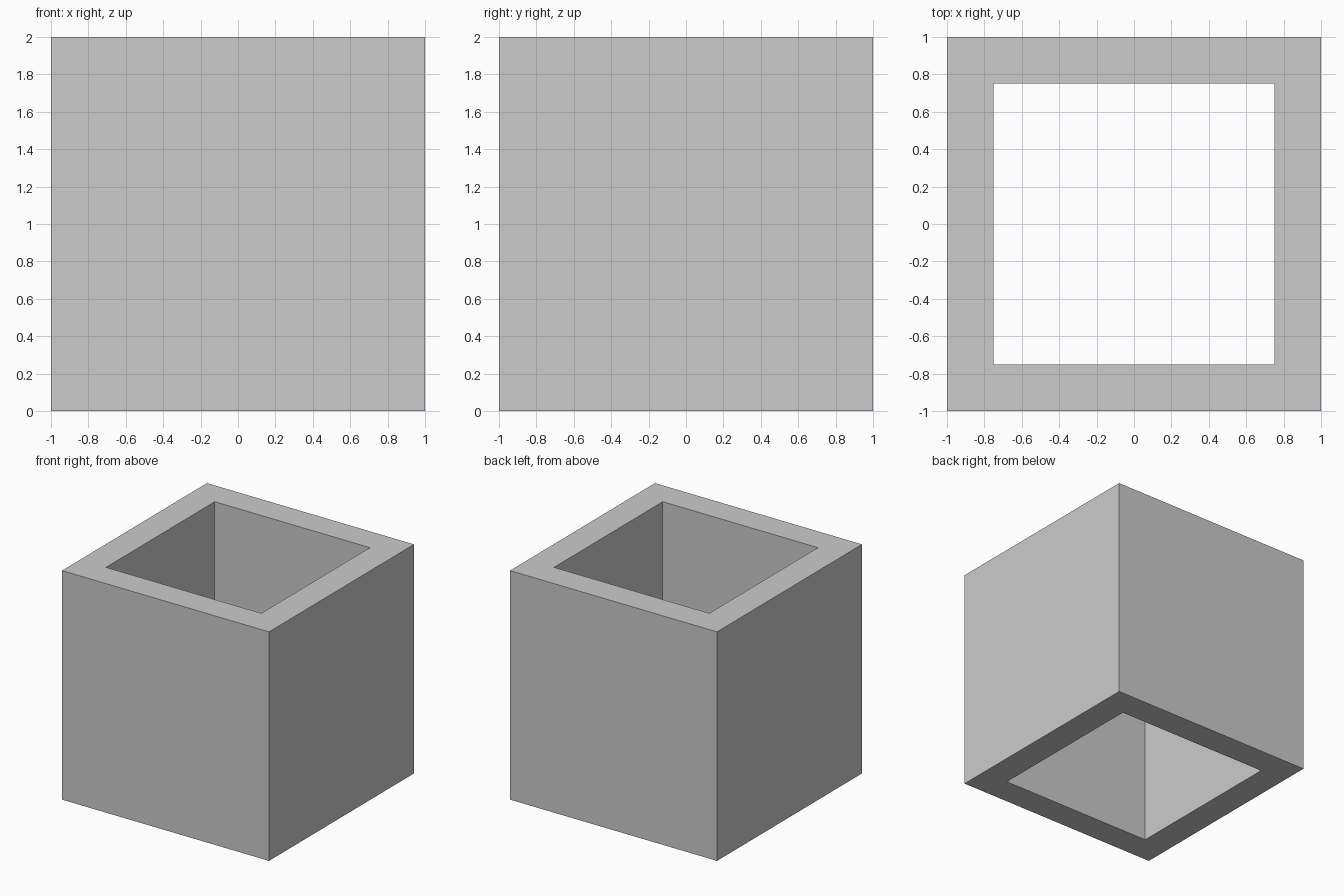
import bpy
import bmesh

if "Cube" in bpy.data.objects:
    bpy.data.objects.remove(bpy.data.objects["Cube"])

OUTER, INNER, HEIGHT = 1.0, 0.75, 2.0
CORNERS = [(-1, -1), (1, -1), (1, 1), (-1, 1)]

bm = bmesh.new()


def ring(half, z):
    return [bm.verts.new((x * half, y * half, z)) for x, y in CORNERS]


# Square tube: outer wall, top rim, inner wall and bottom rim
rings = [ring(OUTER, 0), ring(OUTER, HEIGHT), ring(INNER, HEIGHT), ring(INNER, 0)]
for a, b in zip(rings, rings[1:] + rings[:1]):
    for i in range(4):
        j = (i + 1) % 4
        bm.faces.new((a[i], a[j], b[j], b[i]))
bmesh.ops.recalc_face_normals(bm, faces=bm.faces)

mesh = bpy.data.meshes.new("square_tube")
bm.to_mesh(mesh)
bm.free()
bpy.context.collection.objects.link(bpy.data.objects.new("square_tube", mesh))
